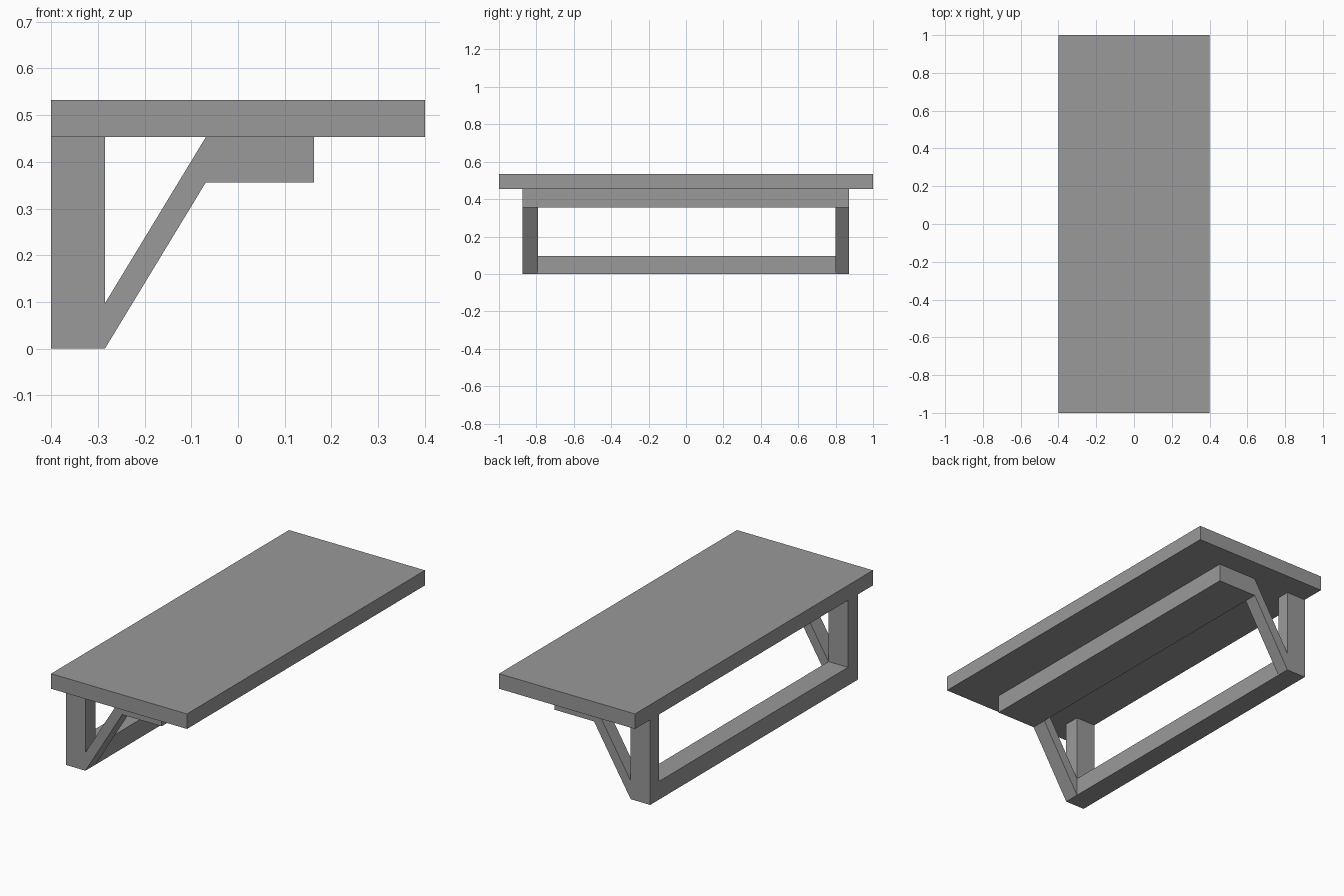
import bpy
import bmesh

cube = bpy.data.objects.get("Cube")
if cube:
    bpy.data.objects.remove(cube, do_unlink=True)

grey = bpy.data.materials.new("matte grey")
grey.use_nodes = True
colour = (0.32, 0.32, 0.32, 1)
grey.diffuse_color = colour
grey.node_tree.nodes["Principled BSDF"].inputs["Base Color"].default_value = colour


def extrude_profile(name, points, y0, y1):
    """Extrude an (x, z) outline from y0 to y1."""
    bm = bmesh.new()
    face = bm.faces.new([bm.verts.new((x, y0, z)) for x, z in points])
    result = bmesh.ops.extrude_face_region(bm, geom=[face])
    verts = [v for v in result["geom"] if isinstance(v, bmesh.types.BMVert)]
    bmesh.ops.translate(bm, verts=verts, vec=(0, y1 - y0, 0))
    bmesh.ops.recalc_face_normals(bm, faces=bm.faces)
    mesh = bpy.data.meshes.new(name)
    bm.to_mesh(mesh)
    bm.free()
    mesh.materials.append(grey)
    obj = bpy.data.objects.new(name, mesh)
    bpy.context.collection.objects.link(obj)
    return obj


def box(name, x0, x1, y0, y1, z0, z1):
    return extrude_profile(name, [(x0, z0), (x1, z0), (x1, z1), (x0, z1)], y0, y1)


# Heights and depths shared by the joined timbers
TOP, UNDER, BEAM_Z, RAIL_Z = 0.533, 0.453, 0.356, 0.097
BACK, POST_X, BEAM_X = -0.4, -0.285, -0.069
ends = {"front": (-0.875, -0.79), "rear": (0.8, 0.872)}

# Table top
box("table_top", BACK, 0.4, -1, 1, UNDER, TOP)

# Upright posts and sloping braces at both ends
for side, (y0, y1) in ends.items():
    box(side + "_post", BACK, POST_X, y0, y1, 0, UNDER)
    extrude_profile(side + "_brace",
                    [(POST_X, 0), (BEAM_X, BEAM_Z), (BEAM_X, UNDER), (POST_X, RAIL_Z)],
                    y0, y1)

# Long timbers: support beam under the top and rail along the floor
box("support_beam", BEAM_X, 0.163, ends["front"][0], ends["rear"][1], BEAM_Z, UNDER)
box("floor_rail", BACK, POST_X, ends["front"][1], ends["rear"][0], 0, RAIL_Z)
